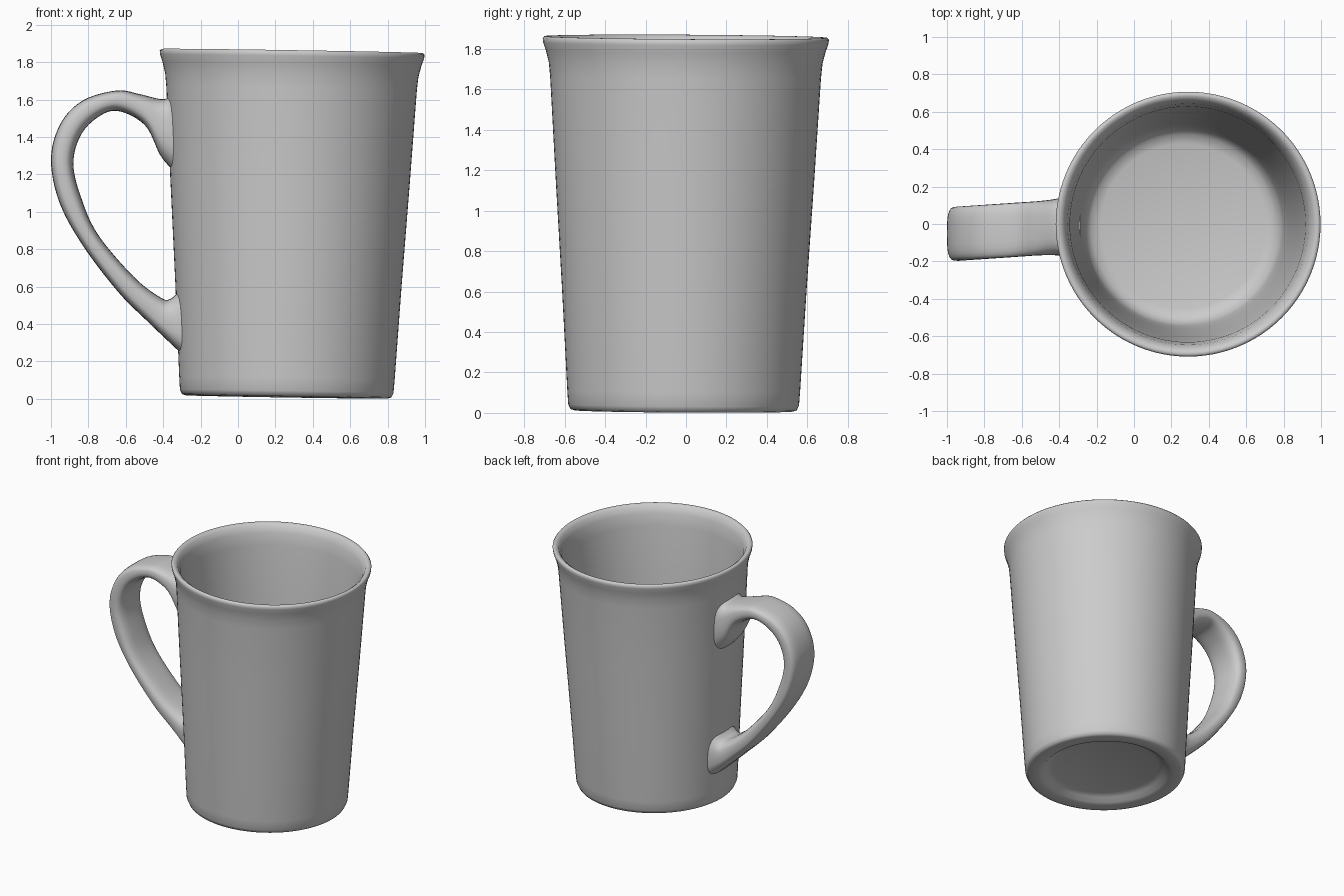
import bpy, bmesh, math
from mathutils import Vector

cube = bpy.data.objects.get("Cube")
if cube:
    bpy.data.objects.remove(cube)

clay = bpy.data.materials.new("grey glaze")
clay.use_nodes = True
GREY = (0.6, 0.6, 0.6, 1)
clay.diffuse_color = GREY
clay.node_tree.nodes["Principled BSDF"].inputs["Base Color"].default_value = GREY


def smooth_path(points, steps):
    """Catmull-Rom interpolation of tuples of any length."""
    pts = [Vector(p) for p in points]
    pts = [pts[0] * 2 - pts[1]] + pts + [pts[-1] * 2 - pts[-2]]
    out = []
    for a, b, c, d in zip(pts, pts[1:], pts[2:], pts[3:]):
        for k in range(steps):
            t = k / steps
            out.append((b * 2 + (c - a) * t + (a * 2 - b * 5 + c * 4 - d) * t**2
                        + (b * 3 - a - c * 3 + d) * t**3) / 2)
    return out + [pts[-2]]


def finish(bm, name):
    bmesh.ops.recalc_face_normals(bm, faces=bm.faces)
    mesh = bpy.data.meshes.new(name)
    bm.to_mesh(mesh)
    bm.free()
    mesh.materials.append(clay)
    mesh.shade_smooth()
    obj = bpy.data.objects.new(name, mesh)
    bpy.context.collection.objects.link(obj)
    return obj


# Cup: lathe profile (radius, height) from foot recess, up the outside, down the inside
profile = [(0, 0.05), (0.38, 0.05), (0.42, 0.035), (0.45, 0.008), (0.48, 0), (0.54, 0),
           (0.56, 0.006), (0.571, 0.03), (0.576, 0.1), (0.605, 0.6), (0.64, 1.15),
           (0.67, 1.65), (0.677, 1.72), (0.692, 1.78), (0.706, 1.82), (0.708, 1.84),
           (0.7, 1.85), (0.685, 1.85), (0.665, 1.835), (0.645, 1.79), (0.63, 1.7),
           (0.595, 1.15), (0.555, 0.5), (0.535, 0.22), (0.52, 0.16), (0.49, 0.125),
           (0.44, 0.11), (0, 0.11)]
bm = bmesh.new()
verts = [bm.verts.new((r, 0, z)) for r, z in profile]
edges = [bm.edges.new(pair) for pair in zip(verts, verts[1:])]
bmesh.ops.spin(bm, geom=verts + edges, cent=(0, 0, 0), axis=(0, 0, 1),
               angle=math.tau, steps=96, use_merge=True)
bmesh.ops.remove_doubles(bm, verts=bm.verts, dist=0.0005)
cup = finish(bm, "cup_body")
cup.location = (0.26, -0.012, 0.01)
cup.rotation_euler = (-0.006, 0.016, 0)

# Handle: stations of outer x, z, inner x, z and half width, lofted as rounded sections
stations = [(-.35, 1.63, -.335, 1.21, .175), (-.385, 1.605, -.375, 1.25, .16),
            (-.43, 1.605, -.42, 1.31, .15), (-.53, 1.63, -.50, 1.465, .145),
            (-.65, 1.648, -.65, 1.54, .145), (-.83, 1.595, -.77, 1.49, .145),
            (-.95, 1.47, -.85, 1.39, .145), (-1.0, 1.28, -.88, 1.25, .145),
            (-.955, 1.05, -.84, 1.08, .145), (-.83, .82, -.75, .88, .145),
            (-.64, .57, -.56, .655, .145), (-.48, .41, -.42, .545, .145),
            (-.37, .305, -.36, .535, .155), (-.285, .225, -.285, .61, .175)]
SIDES = 28
bm = bmesh.new()
rings = []
for ox, oz, ix, iz, half in smooth_path(stations, 6):
    outer, inner = Vector((ox, 0, oz)), Vector((ix, 0, iz))
    mid, reach = (outer + inner) / 2, (outer - inner) / 2
    ring = []
    for k in range(SIDES):
        a = math.tau * k / SIDES
        c, s = math.cos(a), math.sin(a)
        power = 0.55 if c > 0 else 0.8
        p = mid + reach * math.copysign(abs(c)**power, c)
        p.y = half * math.copysign(abs(s)**0.6, s) + 0.012 + 0.068 * (mid.x + 0.0)
        ring.append(bm.verts.new(p))
    rings.append(ring)
for lower, upper in zip(rings, rings[1:]):
    for k in range(SIDES):
        j = (k + 1) % SIDES
        bm.faces.new((lower[k], lower[j], upper[j], upper[k]))
bm.faces.new(rings[0])
bm.faces.new(rings[-1])
finish(bm, "handle")
